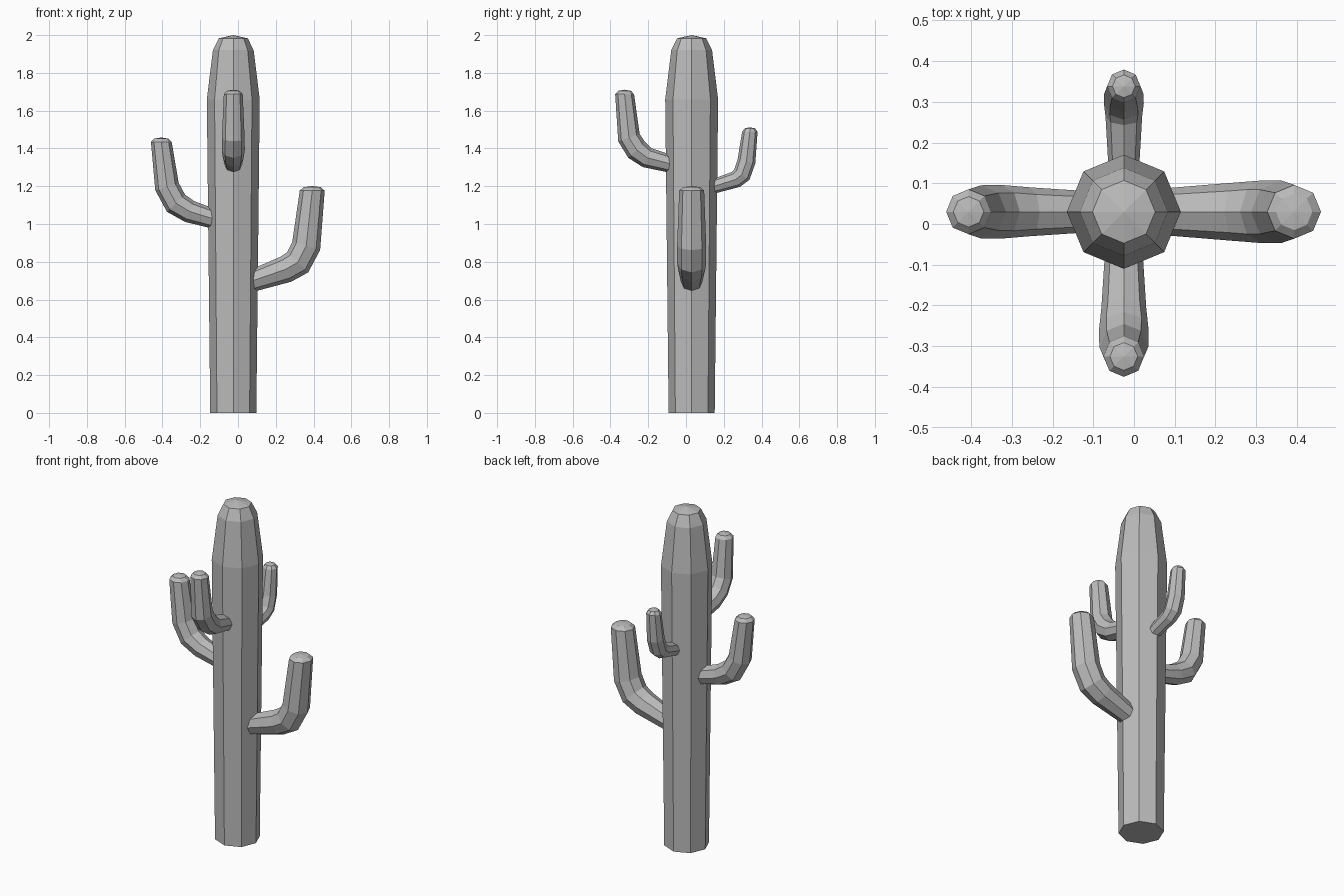
import bpy, bmesh, math
from mathutils import Vector

if "Cube" in bpy.data.objects:
    bpy.data.objects.remove(bpy.data.objects["Cube"], do_unlink=True)

SIDES = 8
CENTRE = Vector((-0.025, 0.03, 0))

grey = bpy.data.materials.new("plain_grey")
grey.use_nodes = True
colour = (0.5, 0.5, 0.5, 1)
grey.diffuse_color = colour
grey.node_tree.nodes["Principled BSDF"].inputs["Base Color"].default_value = colour


def tube(name, path, outward, dome):
    """Loft flat-sided rings along (reach, height, radius) points, ending in a shallow dome."""
    out = Vector(outward)
    side = out.cross(Vector((0, 0, 1)))
    spots = [CENTRE + out * d + Vector((0, 0, z)) for d, z, r in path]
    bm = bmesh.new()
    rings = []
    for i, spot in enumerate(spots):
        # Each ring lies square to the average of its two neighbouring segments
        tangent = Vector()
        if i > 0:
            tangent += (spot - spots[i - 1]).normalized()
        if i < len(spots) - 1:
            tangent += (spots[i + 1] - spot).normalized()
        if i >= len(spots) - 2:
            tangent = Vector((0, 0, 1))
        across = tangent.normalized().cross(side)
        ring = []
        for k in range(SIDES):
            a = 2 * math.pi * k / SIDES
            offset = side * math.cos(a) + across * math.sin(a)
            ring.append(bm.verts.new(spot + offset * path[i][2]))
        rings.append(ring)
    for low, high in zip(rings, rings[1:]):
        for k in range(SIDES):
            n = (k + 1) % SIDES
            bm.faces.new((low[k], low[n], high[n], high[k]))
    bm.faces.new(rings[0])
    tip = bm.verts.new(spots[-1] + Vector((0, 0, dome)))
    for k in range(SIDES):
        bm.faces.new((rings[-1][k], rings[-1][(k + 1) % SIDES], tip))
    bmesh.ops.recalc_face_normals(bm, faces=bm.faces)
    mesh = bpy.data.meshes.new(name)
    bm.to_mesh(mesh)
    bm.free()
    mesh.materials.append(grey)
    obj = bpy.data.objects.new(name, mesh)
    bpy.context.collection.objects.link(obj)


def arm(name, outward, path):
    """Add the rounded cap ring to an arm path and build it."""
    d, z, r = path[-1]
    tube(name, path + [(d, z + 0.018, r * 0.68)], outward, 0.006)


# Trunk
tube("trunk", [(0, 0, 0.122), (0, 1.66, 0.14), (0, 1.92, 0.108), (0, 1.983, 0.077)],
     (1, 0, 0), 0.017)

# Four arms, each from inside the trunk out to the elbow and up
arm("left_arm", (1, 0, 0),
    [(0.08, 0.692, 0.056), (0.277, 0.76, 0.072), (0.341, 0.797, 0.077),
     (0.386, 0.884, 0.077), (0.418, 1.177, 0.066)])
arm("right_arm", (-1, 0, 0),
    [(0.08, 1.02, 0.05), (0.231, 1.066, 0.06), (0.303, 1.11, 0.066),
     (0.351, 1.198, 0.065), (0.381, 1.434, 0.055)])
arm("front_arm", (0, -1, 0),
    [(0.08, 1.31, 0.045), (0.235, 1.351, 0.055), (0.291, 1.392, 0.061),
     (0.332, 1.457, 0.06), (0.355, 1.687, 0.05)])
arm("back_arm", (0, 1, 0),
    [(0.08, 1.188, 0.036), (0.234, 1.236, 0.045), (0.266, 1.262, 0.049),
     (0.29, 1.332, 0.048), (0.308, 1.488, 0.041)])
